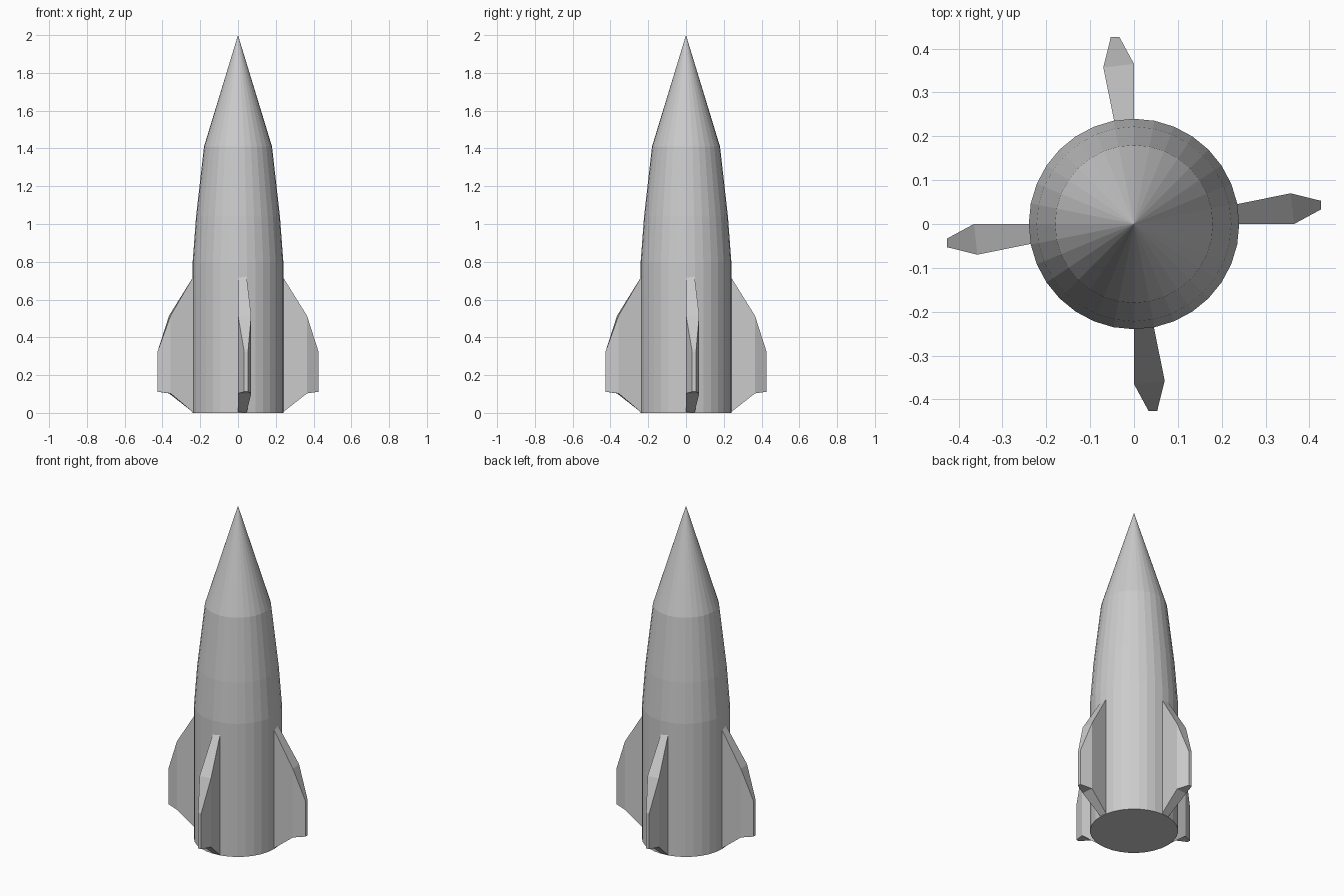
import bpy, bmesh, math
from mathutils import Matrix

cube = bpy.data.objects.get("Cube")
if cube:
    bpy.data.objects.remove(cube, do_unlink=True)

grey = bpy.data.materials.new("light grey")
grey.use_nodes = True
color = (0.6, 0.6, 0.6, 1)
grey.diffuse_color = color
grey.node_tree.nodes["Principled BSDF"].inputs["Base Color"].default_value = color


def add_object(name, bm):
    bmesh.ops.recalc_face_normals(bm, faces=bm.faces)
    mesh = bpy.data.meshes.new(name)
    bm.to_mesh(mesh)
    bm.free()
    mesh.materials.append(grey)
    obj = bpy.data.objects.new(name, mesh)
    bpy.context.collection.objects.link(obj)
    return obj


def loft(bm, rings, cap_end=True):
    """Skin matching vertex loops and close the ends."""
    loops = [[bm.verts.new(p) for p in ring] for ring in rings]
    for a, b in zip(loops, loops[1:]):
        for i in range(len(a)):
            j = (i + 1) % len(a)
            bm.faces.new((a[i], a[j], b[j], b[i]))
    bm.faces.new(loops[0])
    if cap_end:
        bm.faces.new(loops[-1])
    return loops


# Tapered hull with pointed nose
SIDES = 32
profile = [(0.24, 0), (0.24, 0.8), (0.222, 1.04), (0.18, 1.41)]
rings = []
for r, z in profile:
    angles = [2 * math.pi * i / SIDES for i in range(SIDES)]
    rings.append([(r * math.cos(a), r * math.sin(a), z) for a in angles])
bm = bmesh.new()
top = loft(bm, rings, cap_end=False)[-1]
tip = bm.verts.new((0, 0, 2))
for i in range(SIDES):
    bm.faces.new((top[i], top[(i + 1) % SIDES], tip))
add_object("rocket_body", bm)

# Four fins, each lofted from root to swollen middle to narrow tip
# section: (y at inner side, y at outer side, x min, x max, z bottom, z top)
sections = [
    (-0.234, -0.234, 0.0, 0.045, 0.0, 0.725),
    (-0.365, -0.357, 0.0, 0.07, 0.103, 0.515),
    (-0.426, -0.426, 0.033, 0.053, 0.112, 0.325),
]
for k, side in enumerate(("front", "left", "back", "right")):
    bm = bmesh.new()
    loft(bm, [[(x0, y0, z0), (x1, y1, z0), (x1, y1, z1), (x0, y0, z1)]
              for y0, y1, x0, x1, z0, z1 in sections])
    bm.transform(Matrix.Rotation(k * math.pi / 2, 4, 'Z'))
    add_object(side + "_fin", bm)
